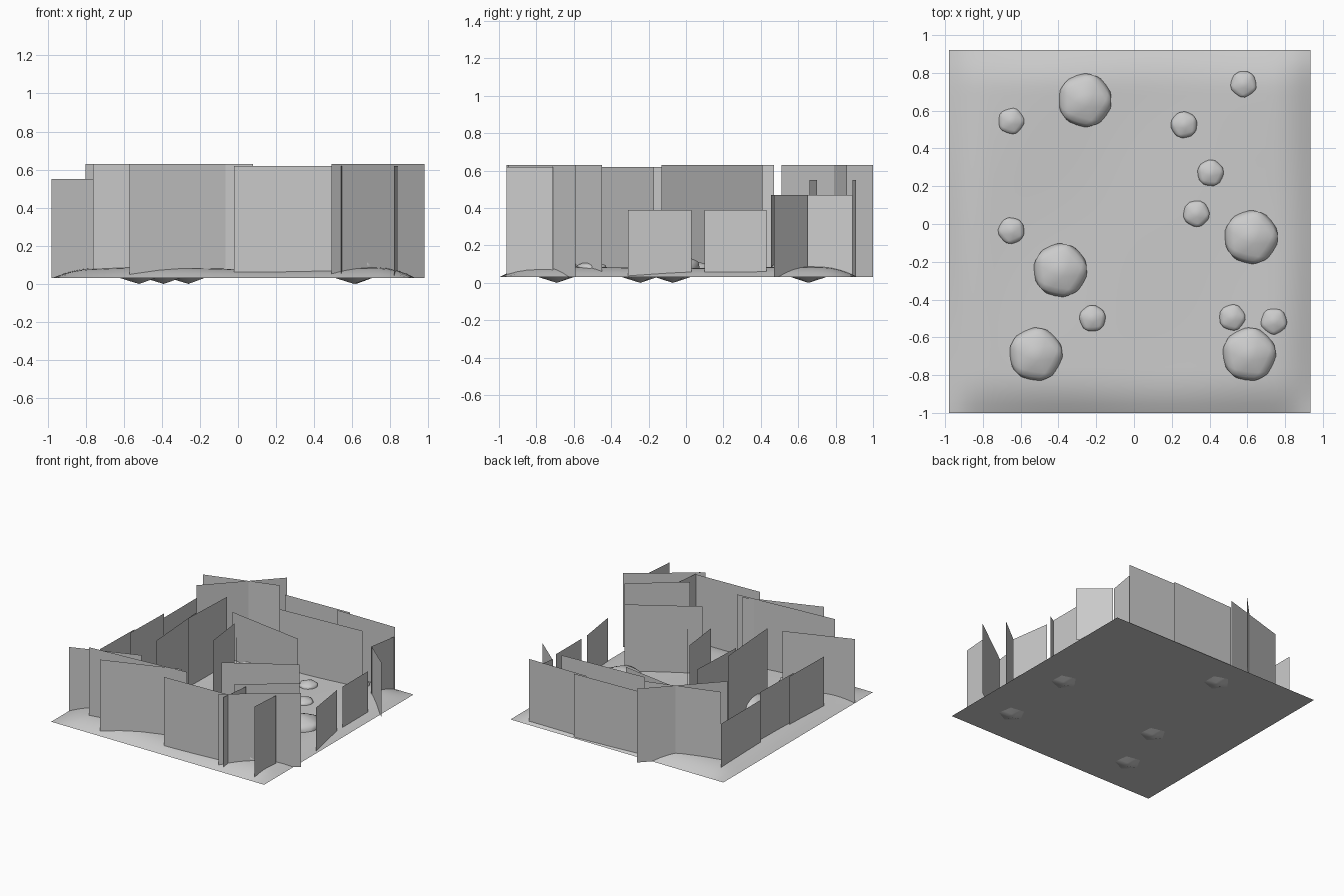
import bpy, bmesh, math

if "Cube" in bpy.data.objects:
    bpy.data.objects.remove(bpy.data.objects["Cube"])

def finish(name, bm, smooth=False):
    me = bpy.data.meshes.new(name)
    bm.to_mesh(me)
    bm.free()
    ob = bpy.data.objects.new(name, me)
    bpy.context.collection.objects.link(ob)
    if smooth:
        for p in me.polygons:
            p.use_smooth = True
    return ob

X0, X1, Y0, Y1, BASE = -0.98, 0.935, -1.0, 0.92, 0.03

def ease(t):
    t = max(0.0, min(1.0, t))
    return 1 - (1 - t) ** 2

def ground_z(x, y):
    edge = ease((x - X0) / 0.2) * ease((X1 - x) / 0.2) * ease((y - Y0) / 0.2) * ease((Y1 - y) / 0.2)
    wave = 0.05 + 0.008 * math.sin(5 * x + 1) * math.cos(4 * y) - 0.01 * math.cos(3.2 * x) * math.cos(2.5 * y)
    return BASE + edge * wave

# Ground mound with a flat underside
bm = bmesh.new()
bmesh.ops.create_grid(bm, x_segments=40, y_segments=40, size=1)
for v in bm.verts:
    v.co.x = X0 + (v.co.x + 1) / 2 * (X1 - X0)
    v.co.y = Y0 + (v.co.y + 1) / 2 * (Y1 - Y0)
    v.co.z = ground_z(v.co.x, v.co.y)
finish("ground", bm, True)
bm = bmesh.new()
bm.faces.new([bm.verts.new((x, y, BASE)) for x, y in ((X0, Y0), (X0, Y1), (X1, Y1), (X1, Y0))])
finish("ground_underside", bm)

# Squashed, slightly pentagonal rocks
def rock(name, x, y, z, r, h, turn):
    bm = bmesh.new()
    bmesh.ops.create_icosphere(bm, subdivisions=1, radius=1)
    bmesh.ops.subdivide_edges(bm, edges=bm.edges[:], cuts=3, use_grid_fill=True)
    c, s = math.cos(turn), math.sin(turn)
    for v in bm.verts:
        k = 0.4 if v.co.z > -0.4 else 0.05
        p = v.co.lerp(v.co.normalized(), k)
        v.co = (x + r * (c * p.x - s * p.y), y + r * (s * p.x + c * p.y), z + h * p.z)
    finish(name, bm, True)

big = [(-0.26, 0.655), (0.62, -0.07), (-0.39, -0.245), (-0.52, -0.69), (0.61, -0.69)]
small = [(-0.65, 0.545), (0.58, 0.74), (0.265, 0.525), (0.405, 0.27), (0.33, 0.055),
         (-0.65, -0.035), (-0.22, -0.5), (0.52, -0.495), (0.74, -0.515)]
for i, (x, y) in enumerate(big):
    rock(f"large_rock_{i + 1}", x, y, 0.079, 0.156, 0.079, i * 1.3)
for i, (x, y) in enumerate(small):
    rock(f"small_rock_{i + 1}", x, y, 0.075, 0.077, 0.04, i * 0.9)

# Upright foliage cards: top height -> (x1, y1, x2, y2)
cards = {
    0.63: [(-0.57, -0.96, 0.02, -0.75), (-0.76, -0.83, 0.08, -0.77), (0.49, -0.95, 0.98, -0.59),
           (-0.26, 1.0, -0.73, 0.51), (-0.80, 0.69, -0.23, 0.86), (0.49, -0.75, 0.87, -0.45),
           (-0.30, 0.41, 0.08, -0.13), (-0.45, 0.0, -0.43, 0.47)],
    0.62: [(-0.02, -0.92, 0.54, -0.90), (0.54, -0.96, 0.57, -0.71), (0.82, -0.96, 0.84, -0.71),
           (-0.43, -0.43, -0.47, 0.13), (-0.13, 0.14, -0.09, -0.19), (0.18, -0.47, 0.67, -0.17)],
    0.55: [(-0.98, -0.77, -0.46, -0.58), (0.79, 0.89, 0.27, 0.89), (0.37, 0.91, -0.20, 0.89),
           (0.63, 0.70, -0.09, 0.66)],
    0.47: [(-0.85, -0.17, -0.84, 0.25), (-0.87, -0.53, -0.86, -0.10), (-0.44, 0.56, 0.22, 0.455),
           (0.74, 0.65, 0.78, 0.89), (0.96, 0.47, 0.75, 0.65)],
    0.42: [(-0.86, 0.27, -0.86, 0.78)],
    0.39: [(0.92, -0.31, 0.87, 0.03), (0.87, 0.10, 0.87, 0.43)],
}
n = 0
for top, rows in cards.items():
    for x1, y1, x2, y2 in rows:
        n += 1
        bm = bmesh.new()
        bm.faces.new([bm.verts.new(p) for p in
                      ((x1, y1, BASE), (x2, y2, BASE), (x2, y2, top), (x1, y1, top))])
        finish(f"foliage_card_{n}", bm)
